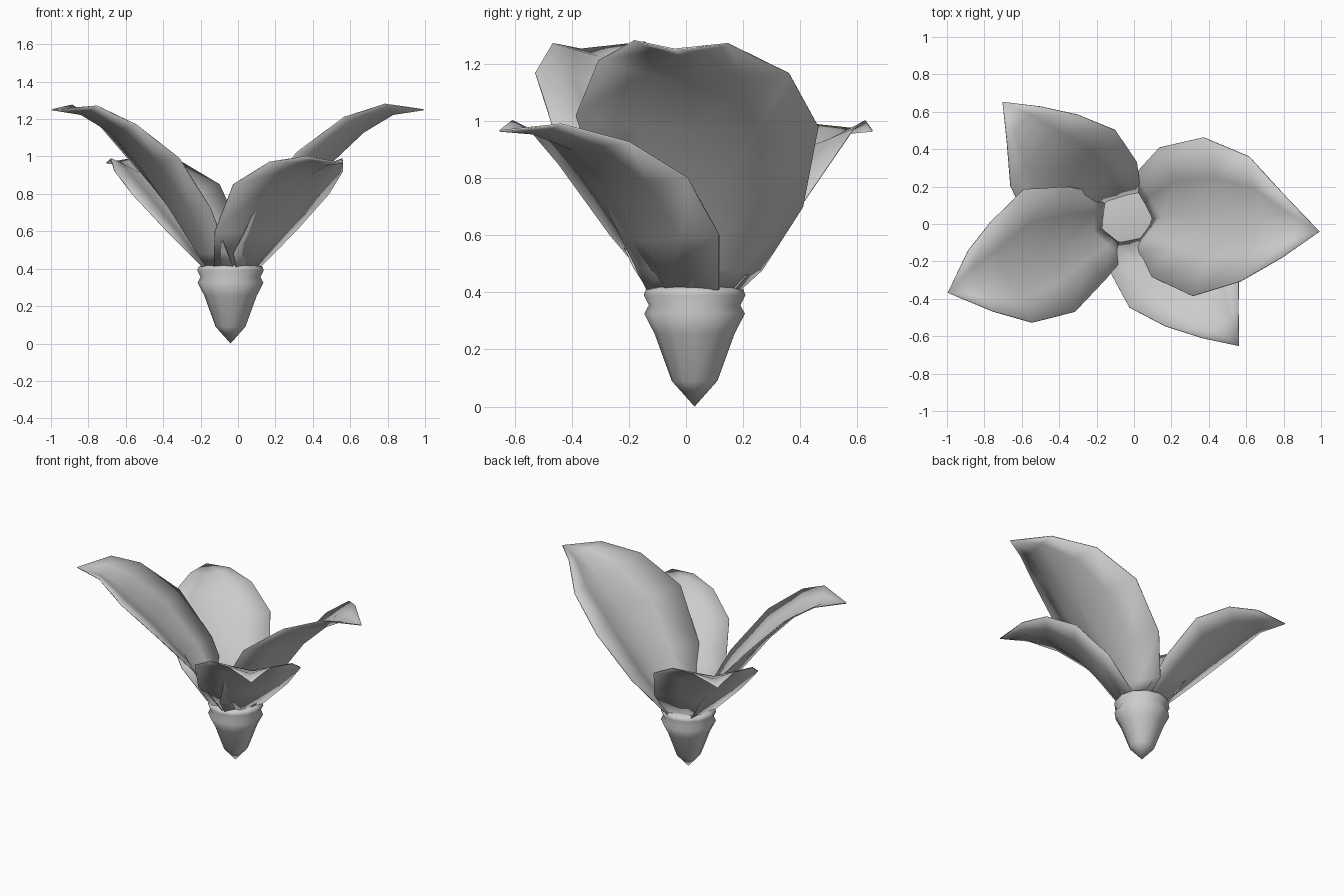
import bpy, bmesh, math

if "Cube" in bpy.data.objects:
    bpy.data.objects.remove(bpy.data.objects["Cube"])

CX, CY = -0.04, 0.03  # flower axis


def finish(name, bm, angle):
    bmesh.ops.recalc_face_normals(bm, faces=bm.faces)
    me = bpy.data.meshes.new(name)
    bm.to_mesh(me)
    bm.free()
    ob = bpy.data.objects.new(name, me)
    bpy.context.collection.objects.link(ob)
    bpy.ops.object.select_all(action='DESELECT')
    ob.select_set(True)
    bpy.context.view_layer.objects.active = ob
    bpy.ops.object.shade_smooth_by_angle(angle=math.radians(angle))
    return ob


# Bud base: lathed profile (radius, height)
def lathe(name, profile, sides):
    bm = bmesh.new()
    rings = []
    for r, z in profile:
        rings.append([bm.verts.new((CX + r * math.cos(2 * math.pi * i / sides),
                                    CY + r * math.sin(2 * math.pi * i / sides), z))
                      for i in range(sides)])
    for a, b in zip(rings, rings[1:]):
        for i in range(sides):
            j = (i + 1) % sides
            bm.faces.new((a[i], a[j], b[j], b[i]))
    tip = bm.verts.new((CX, CY, 0))
    for i in range(sides):
        bm.faces.new((tip, rings[0][(i + 1) % sides], rings[0][i]))
    bm.faces.new(rings[-1])
    return finish(name, bm, 85)


lathe("bud_base", [(0.08, 0.09), (0.14, 0.255), (0.176, 0.325), (0.16, 0.355),
                   (0.178, 0.39), (0.17, 0.412), (0.13, 0.42)], 12)


# Petal rows: (edge radius, half width, sideways shift, right edge z, left edge z,
#              midrib radius, midrib z)
def petal(name, rows, tip, angle):
    a = math.radians(angle)
    ts = (-1, -0.5, 0, 0.5, 1)
    bm = bmesh.new()

    def vert(r, s, z):
        return bm.verts.new((CX + r * math.cos(a) - s * math.sin(a),
                             CY + r * math.sin(a) + s * math.cos(a), z))

    grid = []
    for er, w, sh, zr, zl, mr, mz in rows:
        row = []
        for t in ts:
            k = abs(t) ** 1.08
            ez = zr if t < 0 else zl
            row.append(vert(mr + (er - mr) * k, w * t + sh, mz + (ez - mz) * k))
        grid.append(row)
    for p, q in zip(grid, grid[1:]):
        for i in range(len(ts) - 1):
            bm.faces.new((p[i], p[i + 1], q[i + 1], q[i]))
    end = vert(tip[0], 0, tip[1])
    for i in range(len(ts) - 1):
        bm.faces.new((grid[-1][i], grid[-1][i + 1], end))
    ob = finish(name, bm, 75)
    m = ob.modifiers.new("thickness", 'SOLIDIFY')
    m.thickness = 0.006
    m.offset = 0


right_rows = [(0.04, 0.165, 0, 0.41, 0.41, 0.14, 0.41),
              (0.03, 0.22, 0.02, 0.48, 0.48, 0.19, 0.48),
              (0.15, 0.345, 0.045, 0.70, 0.70, 0.34, 0.71),
              (0.38, 0.425, 0.035, 1.02, 0.98, 0.53, 0.96),
              (0.63, 0.335, 0.04, 1.21, 1.165, 0.71, 1.13),
              (0.84, 0.165, 0.01, 1.28, 1.27, 0.87, 1.225)]
left_rows = [(0.05, 0.155, 0, 0.41, 0.41, 0.14, 0.41),
             (0.10, 0.19, 0, 0.49, 0.49, 0.19, 0.48),
             (0.22, 0.265, -0.01, 0.72, 0.72, 0.34, 0.71),
             (0.445, 0.355, 0, 0.99, 0.99, 0.53, 0.955),
             (0.68, 0.29, 0.03, 1.20, 1.17, 0.71, 1.13),
             (0.85, 0.175, 0.01, 1.275, 1.27, 0.87, 1.225)]
short_rows = [(0.04, 0.165, 0.01, 0.41, 0.41, 0.14, 0.41),
              (0.165, 0.287, 0.03, 0.60, 0.60, 0.26, 0.58),
              (0.366, 0.34, 0.037, 0.85, 0.80, 0.43, 0.77),
              (0.57, 0.262, 0.037, 0.97, 0.925, 0.60, 0.90),
              (0.746, 0.13, 0.01, 1.0, 0.988, 0.76, 0.955)]

# Two long petals and two short petals
petal("right_petal", right_rows, (1.035, 1.25), -3.9)
petal("left_petal", left_rows, (1.035, 1.25), 202.6)
petal("back_petal", short_rows, (0.91, 0.965), 136.8)
petal("front_petal", short_rows, (0.91, 0.965), -48.6)
